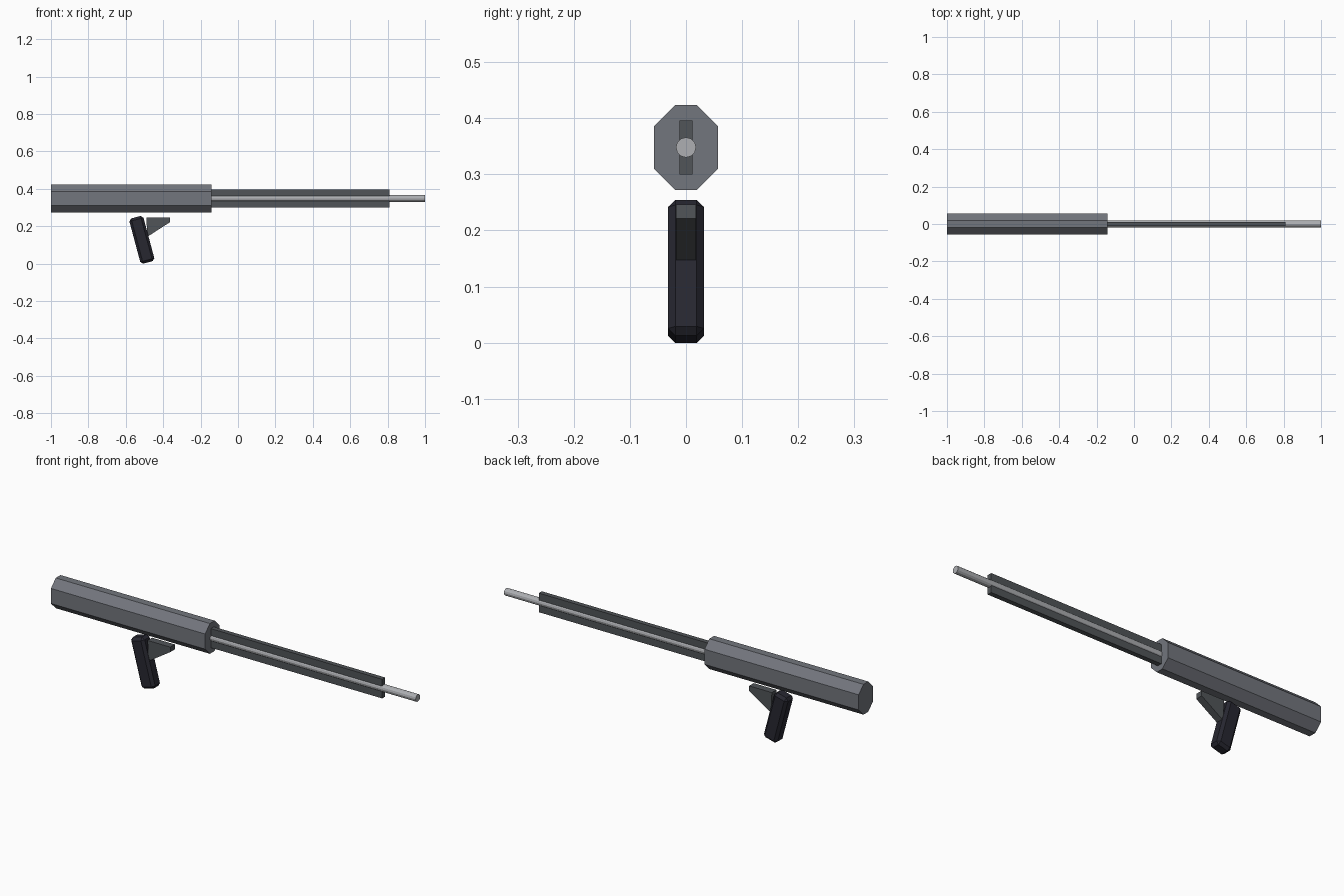
import bpy, bmesh, math
from mathutils import Matrix, Vector

if "Cube" in bpy.data.objects:
    bpy.data.objects.remove(bpy.data.objects["Cube"])


def material(name, rgb):
    m = bpy.data.materials.new(name)
    m.diffuse_color = (*rgb, 1)
    m.use_nodes = True
    m.node_tree.nodes["Principled BSDF"].inputs["Base Color"].default_value = m.diffuse_color
    return m


STEEL = material("grey steel", (0.17, 0.18, 0.205))
DARK = material("dark metal", (0.082, 0.09, 0.098))
SILVER = material("silver", (0.42, 0.43, 0.45))
BLACK = material("black grip", (0.02, 0.02, 0.03))
CYAN = material("cyan", (0.02, 0.5, 0.65))
AXIS_Z = 0.348  # height of the bore line


def add(name, bm, mat):
    bmesh.ops.recalc_face_normals(bm, faces=bm.faces)
    me = bpy.data.meshes.new(name)
    bm.to_mesh(me)
    bm.free()
    me.materials.append(mat)
    ob = bpy.data.objects.new(name, me)
    bpy.context.collection.objects.link(ob)
    return ob


def prism(name, points, direction, mat):
    """Extrude a flat outline along a direction."""
    bm = bmesh.new()
    face = bm.faces.new([bm.verts.new(p) for p in points])
    ext = bmesh.ops.extrude_face_region(bm, geom=[face], use_keep_orig=True)
    moved = [v for v in ext["geom"] if isinstance(v, bmesh.types.BMVert)]
    bmesh.ops.translate(bm, verts=moved, vec=Vector(direction))
    return add(name, bm, mat)


def rod(name, x0, x1, r, sides, mat, turn=0.0):
    pts = [(x0, r * math.cos(turn + i * math.tau / sides),
            AXIS_Z + r * math.sin(turn + i * math.tau / sides)) for i in range(sides)]
    return prism(name, pts, (x1 - x0, 0, 0), mat)


def box(name, size, centre, mat, bevel=0.0, tilt=0.0):
    bm = bmesh.new()
    bmesh.ops.create_cube(bm, size=1)
    bmesh.ops.scale(bm, verts=bm.verts, vec=size)
    if bevel:
        bmesh.ops.bevel(bm, geom=bm.edges[:], offset=bevel, segments=1,
                        affect='EDGES', profile=0.5)
    bmesh.ops.transform(bm, verts=bm.verts,
                        matrix=Matrix.Translation(centre) @ Matrix.Rotation(tilt, 4, 'Y'))
    return add(name, bm, mat)


# Receiver: long chamfered block
w, h, c = 0.057, 0.076, 0.038
outline = [(w, h - c), (w - c, h), (c - w, h), (-w, h - c),
           (-w, c - h), (c - w, -h), (w - c, -h), (w, c - h)]
prism("receiver", [(-1, y, AXIS_Z + z) for y, z in outline], (0.857, 0, 0), STEEL)

# Flat rail with the barrel running through it
box("barrel_rail", (0.98, 0.024, 0.096), (0.32, 0, AXIS_Z), DARK)
rod("barrel", -0.2, 1.0, 0.018, 12, SILVER)
# Glowing core, nearly flush with the barrel
rod("barrel_core", -0.1, 0.6, 0.0173, 12, CYAN, math.pi / 12)

# Grip: chamfered and raked back at the top
box("grip", (0.078, 0.064, 0.25), (-0.514, 0, 0.127), BLACK, 0.013, math.radians(-15))

# Trigger guard wedge in front of the grip
wedge = [(-0.49, 0.246), (-0.364, 0.246), (-0.364, 0.221), (-0.485, 0.143)]
prism("trigger_wedge", [(x, -0.018, z) for x, z in wedge], (0, 0.036, 0), DARK)
